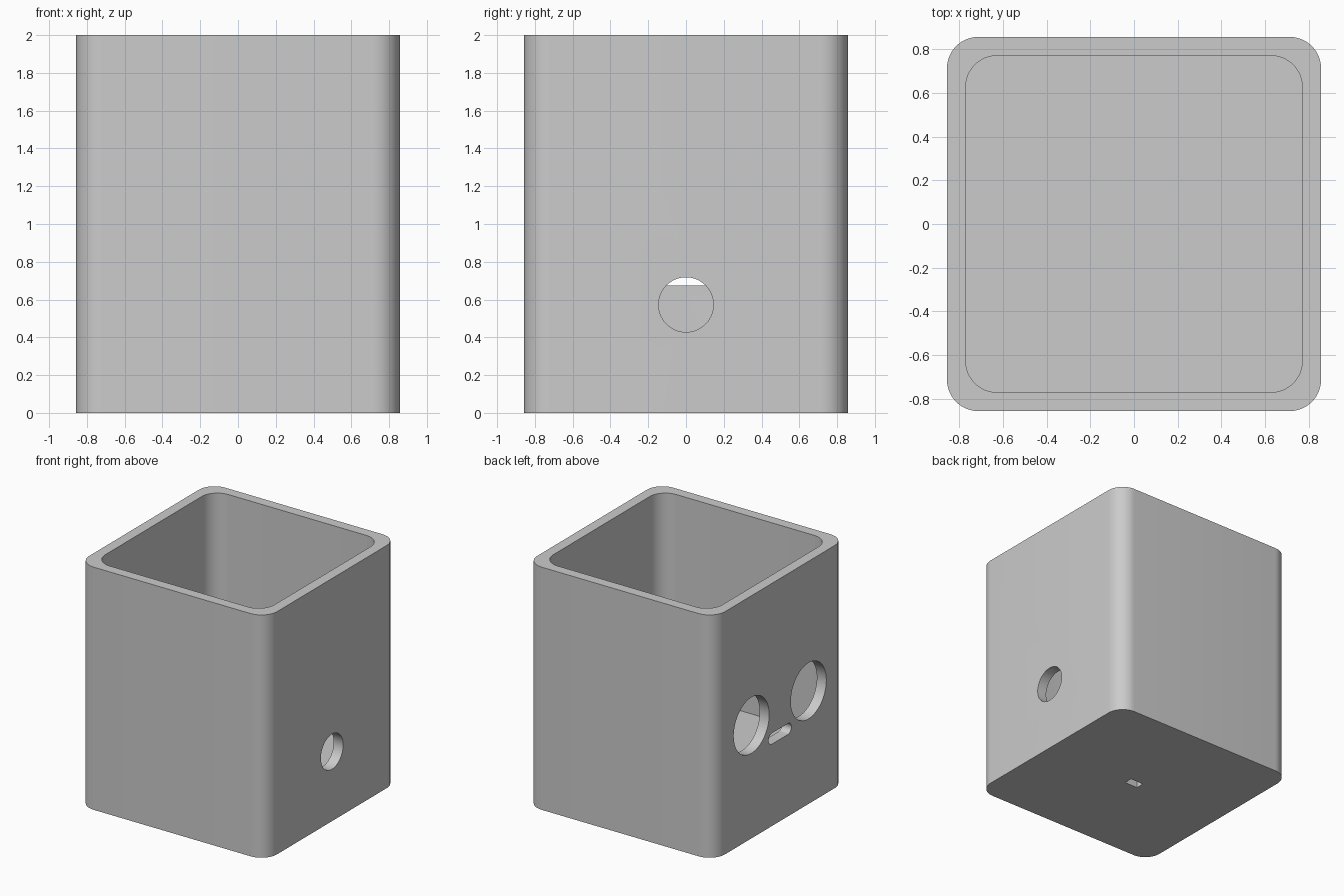
import bpy
import bmesh
from math import cos, sin, pi, radians
from mathutils import Matrix

old = bpy.data.objects.get("Cube")
if old:
    bpy.data.objects.remove(old, do_unlink=True)

HALF, HEIGHT, WALL, RADIUS, FLOOR = 0.857, 2.0, 0.086, 0.143, 0.375

grey = bpy.data.materials.new("plain grey")
grey.use_nodes = True
grey.diffuse_color = (0.6, 0.6, 0.6, 1)
grey.node_tree.nodes["Principled BSDF"].inputs["Base Color"].default_value = (0.6, 0.6, 0.6, 1)


def prism(name, hx, hy, r, low, high, steps=12, side=None):
    """Rounded rectangle swept from low to high along z, or along x when side is (y, z)."""
    bm = bmesh.new()
    ring = []
    for i, (sx, sy) in enumerate([(1, 1), (-1, 1), (-1, -1), (1, -1)]):
        for k in range(steps + 1 if r else 1):
            a = (i + k / steps) * pi / 2
            ring.append(bm.verts.new((sx * (hx - r) + r * cos(a), sy * (hy - r) + r * sin(a), low)))
    base = bm.faces.new(ring)
    swept = bmesh.ops.extrude_face_region(bm, geom=[base])["geom"]
    top = [g for g in swept if isinstance(g, bmesh.types.BMVert)]
    bmesh.ops.translate(bm, verts=top, vec=(0, 0, high - low))
    bmesh.ops.remove_doubles(bm, verts=bm.verts, dist=1e-5)
    if side:
        # Local x, y, z become world y, z, x
        turn = Matrix(((0, 0, 1, 0), (1, 0, 0, side[0]), (0, 1, 0, side[1]), (0, 0, 0, 1)))
        bmesh.ops.transform(bm, matrix=turn, verts=bm.verts)
    bmesh.ops.recalc_face_normals(bm, faces=bm.faces)
    mesh = bpy.data.meshes.new(name)
    bm.to_mesh(mesh)
    bm.free()
    mesh.materials.append(grey)
    obj = bpy.data.objects.new(name, mesh)
    bpy.context.collection.objects.link(obj)
    return obj


# Open box with rounded upright corners
box = prism("open_box", HALF, HALF, RADIUS, 0, HEIGHT)

inner = HALF - WALL
cutters = [
    # Cavity above the raised floor
    prism("cavity_cutter", inner, inner, RADIUS, FLOOR, HEIGHT + 0.2),
    # Round cable hole
    prism("cable_hole_cutter", 0.145, 0.145, 0.145, 0.7, 1.0, 16, (0, 0.573)),
    # Slot between the twin holes
    prism("side_slot_cutter", 0.149, 0.045, 0.045, -1.0, -0.7, 8, (0, 0.72)),
    # Small pocket under the base
    prism("base_pocket_cutter", 0.06, 0.036, 0, -0.1, 0.2),
]
# Twin large holes
for y in (-0.372, 0.372):
    cutters.append(prism("twin_hole_cutter", 0.231, 0.231, 0.231, -1.0, -0.7, 16, (y, 0.932)))

bpy.ops.object.select_all(action="DESELECT")
bpy.context.view_layer.objects.active = box
box.select_set(True)
for cutter in cutters:
    cutter.hide_render = True
    mod = box.modifiers.new("cut", "BOOLEAN")
    mod.operation, mod.solver, mod.object = "DIFFERENCE", "EXACT", cutter
    bpy.ops.object.modifier_apply(modifier=mod.name)
    bpy.data.objects.remove(cutter, do_unlink=True)

bpy.ops.object.shade_smooth_by_angle(angle=radians(30))
